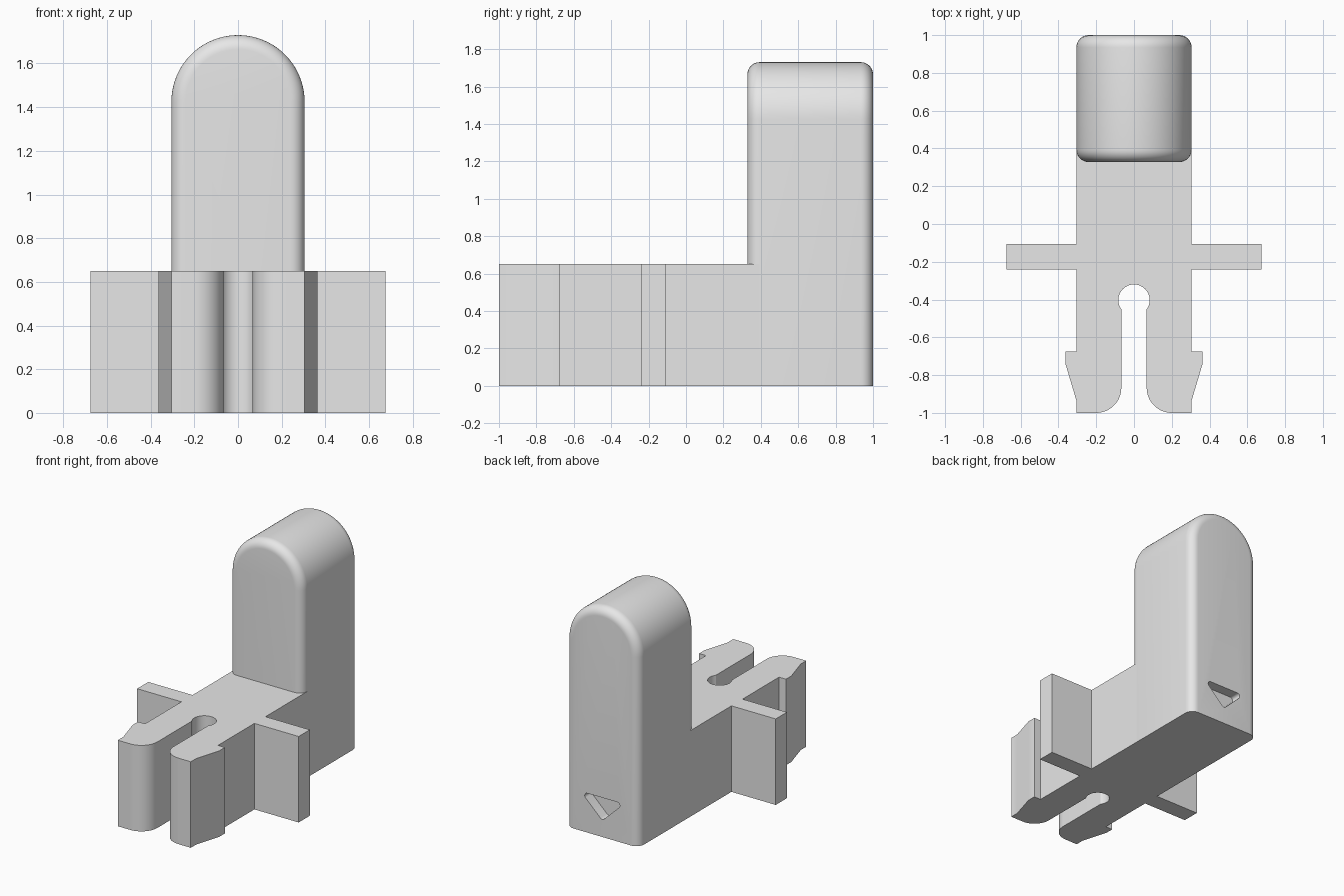
import bpy, bmesh
from math import sin, cos, pi, radians, asin

cube = bpy.data.objects.get("Cube")
if cube:
    bpy.data.objects.remove(cube, do_unlink=True)

grey = bpy.data.materials.new("light grey")
grey.use_nodes = True
grey.diffuse_color = (0.8, 0.8, 0.8, 1)
grey.node_tree.nodes["Principled BSDF"].inputs["Base Color"].default_value = (0.8, 0.8, 0.8, 1)


def arc(cx, cy, r, start, end, n):
    """Points on an arc, angles in radians, both ends included."""
    return [(cx + r * cos(start + (end - start) * i / n),
             cy + r * sin(start + (end - start) * i / n)) for i in range(n + 1)]


def loft(name, rings):
    """Closed solid through matching rings of points, capped at both ends."""
    bm = bmesh.new()
    loops = [[bm.verts.new(p) for p in ring] for ring in rings]
    for a, b in zip(loops, loops[1:]):
        for i in range(len(a)):
            j = (i + 1) % len(a)
            bm.faces.new((a[i], a[j], b[j], b[i]))
    bm.faces.new(loops[0])
    bm.faces.new(loops[-1])
    bmesh.ops.recalc_face_normals(bm, faces=bm.faces)
    mesh = bpy.data.meshes.new(name)
    bm.to_mesh(mesh)
    bm.free()
    mesh.materials.append(grey)
    obj = bpy.data.objects.new(name, mesh)
    bpy.context.collection.objects.link(obj)
    return obj


def smooth(obj):
    bpy.ops.object.select_all(action='DESELECT')
    obj.select_set(True)
    bpy.context.view_layer.objects.active = obj
    bpy.ops.object.shade_smooth_by_angle(angle=radians(30))


HALF, BASE_TOP, TOP = 0.305, 0.65, 1.73
FRONT, BACK, ROUND = 0.328, 1.0, 0.065

# Clip base: half outline with wing, barbed prong and keyhole slot, then mirrored
slot, hole, hole_y = 0.067, 0.083, -0.403
half = [(HALF, FRONT + ROUND), (HALF, -0.107), (0.675, -0.107), (0.675, -0.24),
        (HALF, -0.24), (HALF, -0.675), (0.363, -0.675), (0.363, -0.74),
        (HALF, -0.935), (HALF, -1.0)]
half += arc(slot + 0.133, -0.867, 0.133, -pi / 2, -pi, 12)
half += arc(0, hole_y, hole, asin(slot / hole) - pi / 2, pi / 2, 16)
outline = half + [(-x, y) for x, y in reversed(half[:-1])]
base = loft("clip_base", [[(x, y, z) for x, y in outline] for z in (0, BASE_TOP)])
smooth(base)


# Upright tower: arched section with rounded front and back rims
def arch(y, inset):
    r = HALF - inset
    pts = [(r, 0)] + arc(0, TOP - HALF, r, 0, pi, 40) + [(-r, 0)]
    return [(x, y, z) for x, z in pts]


steps = [pi / 2 * i / 8 for i in range(9)]
rim = [(ROUND * (1 - cos(a)), ROUND * (1 - sin(a))) for a in steps]
rings = [arch(FRONT + d, i) for d, i in rim]
rings += [arch(BACK - d, i) for d, i in reversed(rim)]
tower = loft("upright_tower", rings)

# Rounded triangular recess low on the back
tri = []
for cx, cz, start in ((0.125, 0.275, -pi / 4), (-0.125, 0.275, pi / 2), (0, 0.155, -3 * pi / 4)):
    sweep = pi / 2 if cx == 0 else 3 * pi / 4
    tri += arc(cx, cz, 0.022, start, start + sweep, 6)
cutter = loft("recess_cutter", [[(x, y, z) for x, z in tri] for y in (0.92, 1.1)])
cutter.hide_render = True
cut = tower.modifiers.new("recess", 'BOOLEAN')
cut.operation, cut.solver, cut.object = 'DIFFERENCE', 'EXACT', cutter
bpy.context.view_layer.objects.active = tower
bpy.ops.object.modifier_apply(modifier=cut.name)
bpy.data.objects.remove(cutter, do_unlink=True)
smooth(tower)
